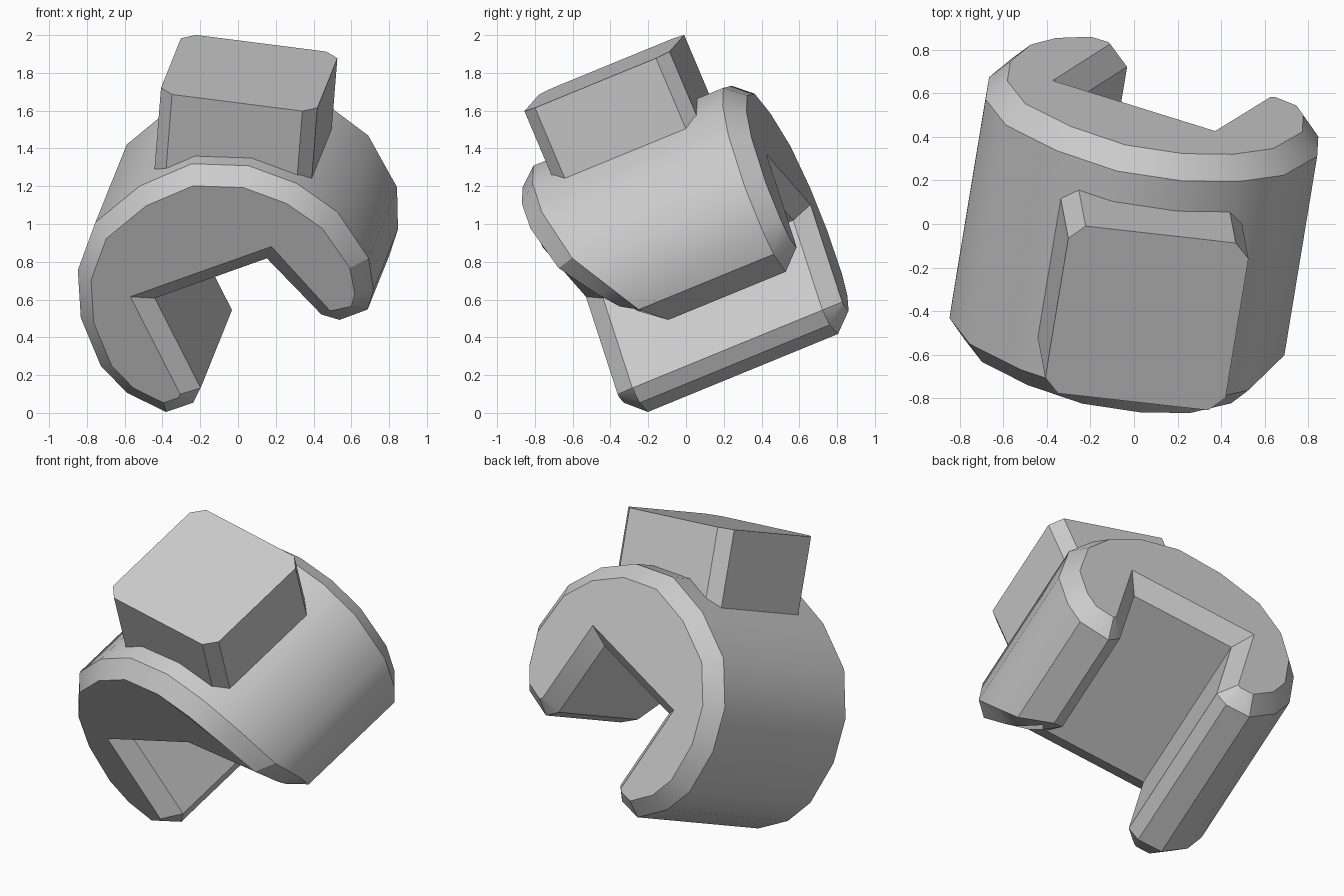
import bpy, bmesh
from mathutils import Vector, Matrix

if "Cube" in bpy.data.objects:
    bpy.data.objects.remove(bpy.data.objects["Cube"])

# Tilted frame: local x across, local y along the barrel, local z through the block
along = Vector((0.165, 1.0, 0.41)).normalized()
up = Vector((0.08, -0.423, 1.0))
up = (up - along * up.dot(along)).normalized()
across = along.cross(up)
frame = Matrix((across, along, up)).transposed().to_4x4()


def make_object(name, bm, smooth=False):
    bmesh.ops.recalc_face_normals(bm, faces=bm.faces[:])
    mesh = bpy.data.meshes.new(name)
    bm.to_mesh(mesh)
    bm.free()
    obj = bpy.data.objects.new(name, mesh)
    bpy.context.collection.objects.link(obj)
    obj.matrix_world = frame
    if smooth:
        bpy.ops.object.select_all(action='DESELECT')
        bpy.context.view_layer.objects.active = obj
        obj.select_set(True)
        bpy.ops.object.shade_smooth_by_angle(angle=0.56)
    return obj


def inset(points, d):
    """Mitred inward offset of a counter-clockwise outline."""
    result = []
    for i, p in enumerate(points):
        e1 = (p - points[i - 1]).normalized()
        e2 = (points[(i + 1) % len(points)] - p).normalized()
        n1, n2 = Vector((-e1.y, e1.x)), Vector((-e2.y, e2.x))
        result.append(p + (n1 + n2) * d / (1 + n1.dot(n2)))
    return result


# Clasp: slotted barrel outline (across, up, front end position)
FRONT, BACK, BEVEL = -0.24, 0.86, 0.1
profile = [
    (0.117, 1.005, FRONT), (-0.462, 0.696, FRONT),
    (-0.18, 0.217, FRONT), (-0.214, 0.127, FRONT), (-0.354, 0.055, FRONT),
    (-0.57, 0.136, FRONT), (-0.72, 0.27, FRONT), (-0.847, 0.53, FRONT),
    (-0.883, 0.80, FRONT), (-0.81, 1.085, FRONT), (-0.59, 1.325, FRONT),
    (-0.322, 1.49, FRONT), (-0.02, 1.52, FRONT), (0.244, 1.454, FRONT),
    (0.47, 1.312, -0.22), (0.645, 1.038, -0.14), (0.668, 0.80, 0.0),
    (0.635, 0.65, 0.08), (0.478, 0.528, 0.18), (0.384, 0.563, 0.14)]
outer = [Vector(p[:2]) for p in profile][::-1]
ends = [p[2] for p in profile][::-1]
inner = inset(outer, 0.085)
if (inner[8] - outer[8]).dot(Vector((-0.1, 0.75)) - outer[8]) < 0:
    outer, ends = outer[::-1], ends[::-1]
    inner = inset(outer, 0.085)

bm = bmesh.new()
count = len(outer)
rings = []
for pts, depth in ((inner, [e - BEVEL for e in ends]), (outer, ends),
                   (outer, [BACK] * count), (inner, [BACK + BEVEL] * count)):
    rings.append([bm.verts.new((p.x, q, p.y)) for p, q in zip(pts, depth)])
for a, b in zip(rings, rings[1:]):
    for i in range(count):
        j = (i + 1) % count
        bm.faces.new((a[i], a[j], b[j], b[i]))
bm.faces.new(rings[0])
bm.faces.new(rings[-1])
make_object("slotted_barrel", bm, smooth=True)

# Block with clipped vertical corners
bm = bmesh.new()
bmesh.ops.create_cube(bm, size=1, matrix=Matrix.Translation((-0.12, 0.288, 1.49))
                      @ Matrix.Diagonal((0.84, 0.84, 0.67, 1)))
uprights = [e for e in bm.edges
            if abs(e.verts[0].co.z - e.verts[1].co.z) > 0.5]
bmesh.ops.bevel(bm, geom=uprights, offset=0.07, segments=1, affect='EDGES')
make_object("top_block", bm)
